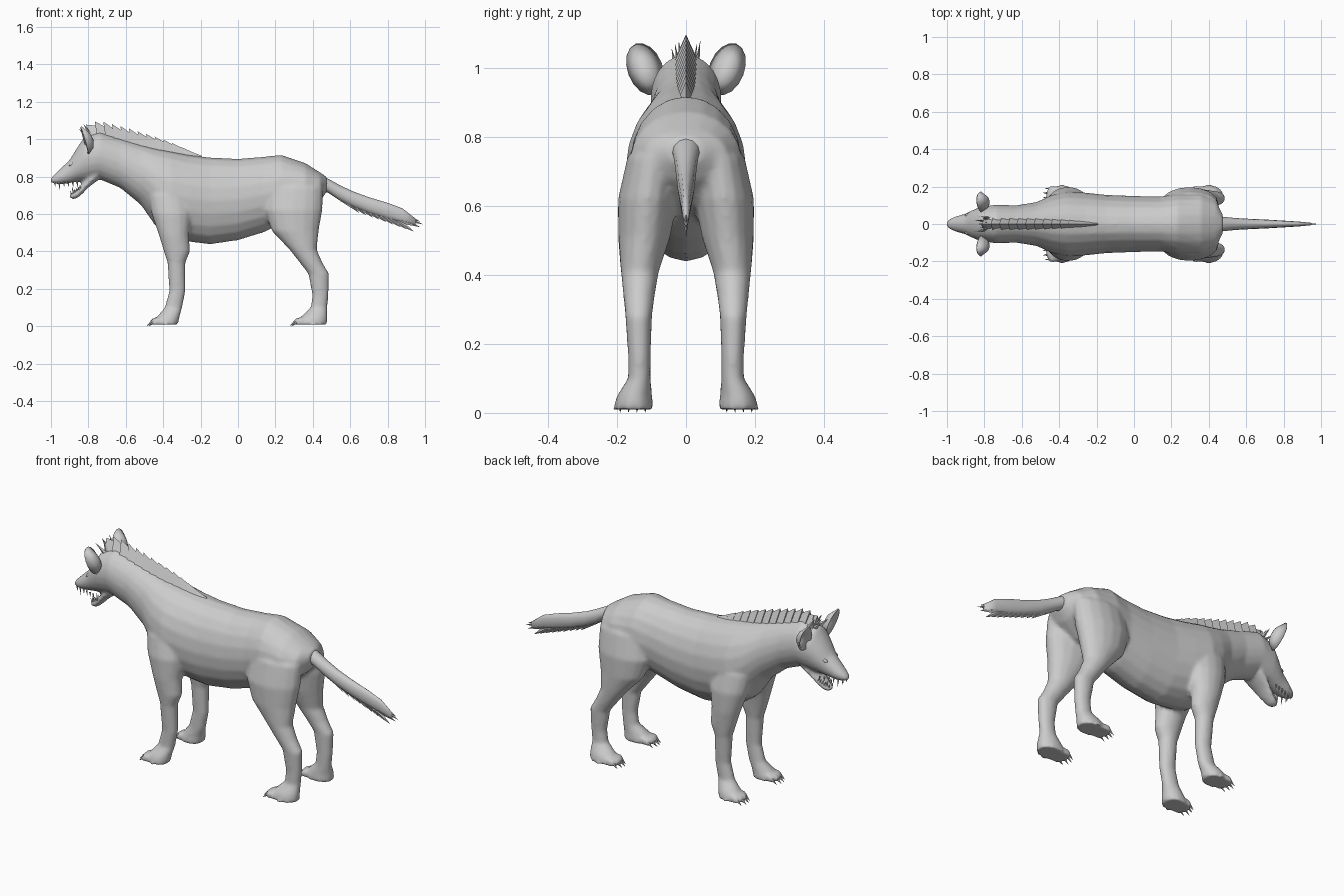
import bpy, bmesh, math, random
from mathutils import Vector

if "Cube" in bpy.data.objects:
    bpy.data.objects.remove(bpy.data.objects["Cube"])

random.seed(4)
fur = bpy.data.materials.new("grey_fur")
fur.diffuse_color = (0.6, 0.6, 0.6, 1)
fur.use_nodes = True
fur.node_tree.nodes["Principled BSDF"].inputs["Base Color"].default_value = fur.diffuse_color


def finish(bm, name, smooth=False):
    bmesh.ops.recalc_face_normals(bm, faces=bm.faces)
    me = bpy.data.meshes.new(name)
    bm.to_mesh(me)
    bm.free()
    me.materials.append(fur)
    for p in me.polygons:
        p.use_smooth = smooth
    ob = bpy.data.objects.new(name, me)
    bpy.context.collection.objects.link(ob)
    return ob


def loft(bm, rings):
    """Skin a closed tube over rings of points."""
    rows = [[bm.verts.new(p) for p in r] for r in rings]
    n = len(rows[0])
    for a, b in zip(rows, rows[1:]):
        for i in range(n):
            bm.faces.new((a[i], a[(i + 1) % n], b[(i + 1) % n], b[i]))
    bm.faces.new(rows[0][::-1])
    bm.faces.new(rows[-1])


def slices_x(rows, n=20):
    """Ellipses across x from (x, top, bottom, half width)."""
    return [[(x, w * math.cos(t), (a + b) / 2 + (a - b) / 2 * math.sin(t))
             for t in (math.tau * i / n for i in range(n))] for x, a, b, w in rows]


def slices_z(rows, side, n=16):
    """Ellipses across z from (z, front, back, inner, outer)."""
    return [[((f + b) / 2 + (b - f) / 2 * math.cos(t),
              side * ((i + o) / 2 + (o - i) / 2 * math.sin(t)), z)
             for t in (math.tau * k / n for k in range(n))] for z, f, b, i, o in rows]


def spike(bm, base, tip, ry, rl, n=4):
    """Tapered lock: ry is half size across y, rl across its other side."""
    base, tip = Vector(base), Vector(tip)
    d = (tip - base).normalized()
    u = Vector((0, 1, 0))
    v = d.cross(u).normalized()
    u = v.cross(d)
    ring = [bm.verts.new(base + u * ry * math.cos(math.tau * i / n)
                         + v * rl * math.sin(math.tau * i / n)) for i in range(n)]
    top = bm.verts.new(tip)
    for i in range(n):
        bm.faces.new((ring[i], ring[(i + 1) % n], top))
    bm.faces.new(ring[::-1])


# Trunk, neck and upper head
TRUNK = [(-1.0, .792, .768, .016), (-.985, .808, .763, .028), (-.95, .842, .758, .042),
         (-.90, .89, .765, .056), (-.86, .955, .772, .076), (-.82, 1.015, .775, .092),
         (-.74, 1.04, .785, .103), (-.63, 1.005, .74, .1), (-.52, .972, .65, .118),
         (-.44, .952, .535, .155), (-.36, .937, .475, .175), (-.26, .917, .452, .168),
         (-.15, .903, .438, .156), (0, .896, .46, .15), (.14, .907, .503, .147),
         (.23, .917, .55, .16), (.36, .873, .6, .16), (.44, .822, .67, .12),
         (.475, .798, .72, .05)]
FRONT_LEG = [(.85, -.45, -.3, .03, .1), (.7, -.48, -.26, .03, .175), (.6, -.462, -.245, .04, .198),
             (.49, -.424, -.262, .07, .196), (.4, -.397, -.256, .085, .188),
             (.34, -.377, -.281, .095, .18), (.19, -.368, -.28, .102, .168),
             (.1, -.392, -.298, .102, .168), (.05, -.435, -.312, .098, .2),
             (.01, -.45, -.32, .093, .212)]
HIND_LEG = [(.84, .22, .38, .03, .1), (.74, .15, .455, .02, .17), (.62, .14, .452, .025, .197),
            (.51, .18, .432, .045, .196), (.41, .275, .422, .078, .189), (.34, .33, .452, .09, .182),
            (.28, .376, .488, .098, .176), (.165, .397, .484, .102, .168),
            (.1, .388, .478, .102, .168), (.05, .335, .478, .098, .2), (.01, .315, .478, .093, .212)]
bm = bmesh.new()
loft(bm, slices_x(TRUNK))

# Lower jaw, sloping down and forward from the mouth corner
loft(bm, slices_x([(-.9, .706, .69, .016), (-.885, .716, .677, .028), (-.86, .735, .684, .036),
                   (-.83, .765, .71, .048), (-.8, .8, .742, .06), (-.75, .85, .78, .07)], 12))

# Legs with toes, both sides
for s in (-1, 1):
    for leg, fx in ((FRONT_LEG, -.435), (HIND_LEG, .33)):
        loft(bm, slices_z(leg, s))
        for k in range(4):
            y = .117 + .024 * k
            x = fx - (.012 if k in (1, 2) else 0)
            loft(bm, slices_z([(.01, x - .026, x + .03, y - .016, y + .016),
                               (.03, x - .024, x + .03, y - .015, y + .015),
                               (.045, x - .01, x + .03, y - .009, y + .009)], s, 10))
body = finish(bm, "body", True)
m = body.modifiers.new("blend", 'REMESH')
m.mode = 'VOXEL'
m.voxel_size = .01
m.use_smooth_shade = True
m = body.modifiers.new("soften", 'SMOOTH')
m.factor = .5
m.iterations = 5

# Claws
bm = bmesh.new()
for s in (-1, 1):
    for fx in (-.435, .33):
        for k in range(4):
            x = fx - (.012 if k in (1, 2) else 0)
            y = s * (.117 + .024 * k)
            spike(bm, (x - .015, y, .022), (x - .043, y * 1.01, 0), .006, .009, 6)
finish(bm, "claws")

# Teeth along both jaws
bm = bmesh.new()
for s in (-1, 1):
    for i in range(6):
        t = i / 5
        long = .04 if i == 1 else .022
        x = -.98 + .12 * t
        y = s * (.018 + .03 * t)
        spike(bm, (x, y, .772), (x + .004, y, .766 - long), .005, .006)
        x = -.89 + .05 * t
        y = s * (.016 + .02 * t)
        z = .704 + .03 * t
        spike(bm, (x, y, z), (x - .008, y, z + long), .005, .005)
finish(bm, "teeth")

# Closed eyelids
bm = bmesh.new()
for s in (-1, 1):
    r = bmesh.ops.create_uvsphere(bm, u_segments=12, v_segments=8, radius=1)
    for v in r["verts"]:
        v.co = Vector((v.co.x * .018 - .887, s * .047 + v.co.y * .01,
                       v.co.z * .009 + .868 + v.co.x * .006))
finish(bm, "eyelids", True)

# Rounded cupped ears, opening forward
for s, name in ((-1, "right_ear"), (1, "left_ear")):
    bm = bmesh.new()
    prev = None
    mid = bm.verts.new((-.775, s * .118, .995))
    rows = []
    for f in (.5, 1):
        row = []
        for k in range(16):
            t = math.tau * k / 16
            c, q = math.cos(t) * f, math.sin(t) * f
            row.append(bm.verts.new((-.775 - .045 * f * f - .02 * q,
                                     s * (.118 + .052 * c + .008 * q),
                                     .995 + .072 * q + .012 * c)))
        rows.append(row)
    for k in range(16):
        j = (k + 1) % 16
        bm.faces.new((mid, rows[0][k], rows[0][j]))
        bm.faces.new((rows[0][k], rows[1][k], rows[1][j], rows[0][j]))
    ear = finish(bm, name, True)
    m = ear.modifiers.new("thickness", 'SOLIDIFY')
    m.thickness = .008
    m.offset = 0

# Mane: overlapping tent-shaped locks along the spine
def back_height(x):
    for a, b in zip(TRUNK, TRUNK[1:]):
        if a[0] <= x <= b[0]:
            return a[1] + (b[1] - a[1]) * (x - a[0]) / (b[0] - a[0])


bm = bmesh.new()
N = 13
for i in range(N):
    t = i / (N - 1)
    x0 = -.80 + .55 * t
    x1 = x0 + .065
    h = .06 + .015 * math.sin(math.pi * t) - .035 * t ** 4
    w = .034 - .016 * t ** 3
    z0, z1 = back_height(x0) - .015, back_height(x1) - .015
    f = [bm.verts.new((x0, y, z0)) for y in (-w, w)]
    b = [bm.verts.new((x1, y, z1)) for y in (w * .7, -w * .7)]
    p = bm.verts.new((x0 - .012, 0, z0 + h + .012))
    q = bm.verts.new((x1 - .01, 0, z1 + h * .8))
    for face in ((f[0], f[1], p), (b[0], b[1], q), (f[1], b[0], q, p),
                 (b[1], f[0], p, q), (f[1], f[0], b[1], b[0])):
        bm.faces.new(face)
finish(bm, "mane")

# Forelock: thin spikes fanning over the brow
bm = bmesh.new()
for i in range(9):
    y = -.032 + .008 * i
    x = -.80 + .012 * (i % 3)
    spike(bm, (x, y, 1.01), (x - .05 + .03 * (i % 2), y * 1.3, 1.055 + .012 * (i % 3)), .007, .014)
finish(bm, "forelock")

# Tail core
bm = bmesh.new()
loft(bm, slices_x([(.43, .812, .72, .05), (.48, .79, .715, .038), (.54, .757, .675, .032),
                   (.61, .723, .64, .028), (.7, .69, .605, .024), (.8, .66, .575, .018),
                   (.88, .63, .555, .013), (.95, .575, .54, .006)], 12))
finish(bm, "tail", True)

# Ragged locks along the tail
bm = bmesh.new()
for i in range(9):
    t = i / 8
    x = .56 + .29 * t
    w = .018 - .009 * t
    mid = .70 - .16 * (x - .56) / .39
    spike(bm, (x, 0, mid - .015), (x + .09, 0, mid - .095 + .02 * t), w, .02)
    if i > 2:
        spike(bm, (x - .02, 0, mid + .02), (x + .1, 0, mid + .01 - .02 * t), w, .02)
for dz in (-.015, 0, .015):
    spike(bm, (.87, 0, .585 + dz), (.99 - abs(dz), 0, .545 + dz), .01, .02)
finish(bm, "tail_locks")
